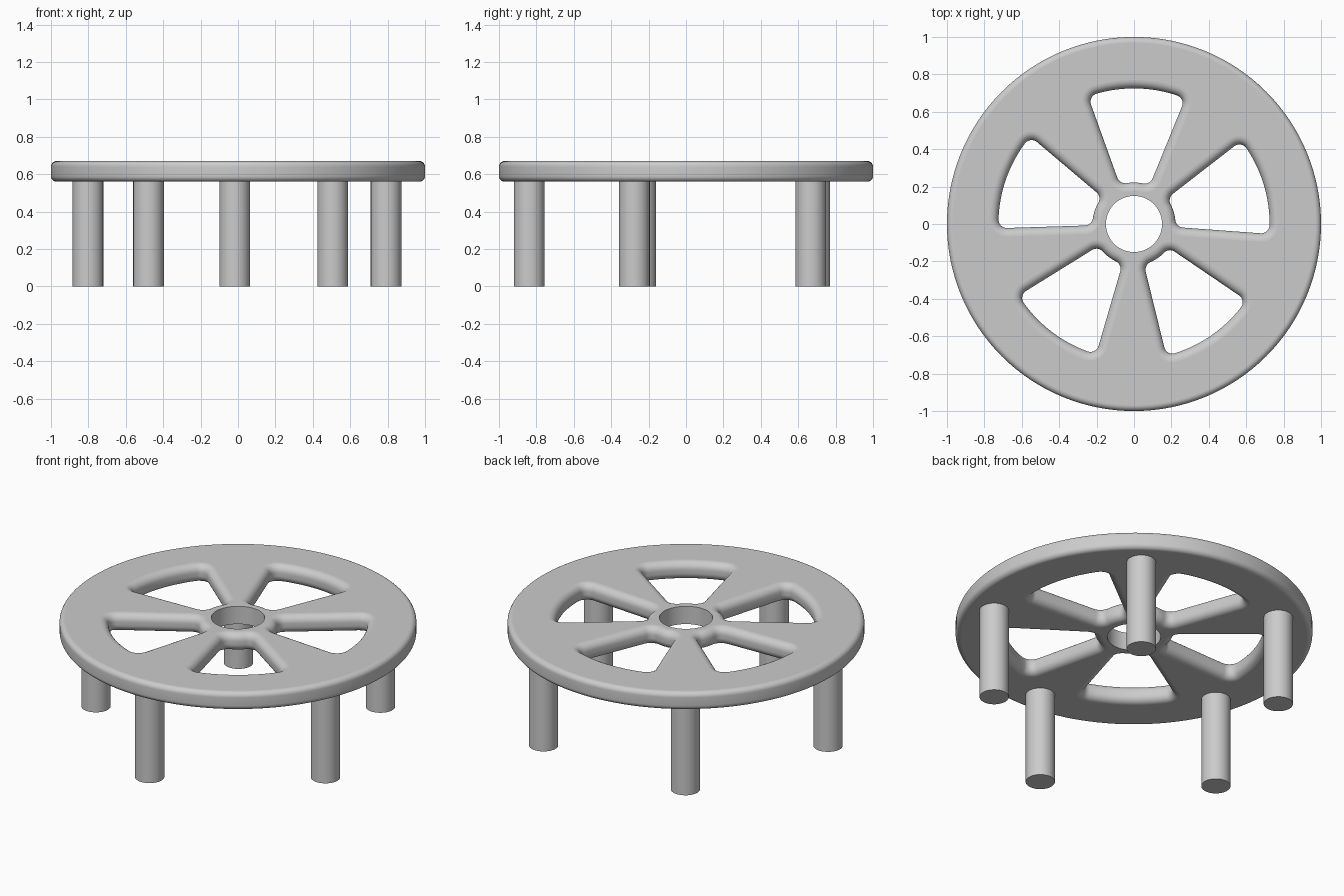
import bpy, bmesh, math
from mathutils import Vector

if "Cube" in bpy.data.objects:
    bpy.data.objects.remove(bpy.data.objects["Cube"])

Z0, Z1 = 0.56, 0.67          # underside and top of the disc
TURN = math.radians(-91.2)   # direction of the first leg / spoke
STEP = math.tau / 5

grey = bpy.data.materials.new("plain grey")
grey.diffuse_color = (0.6, 0.6, 0.6, 1)
grey.use_nodes = True
grey.node_tree.nodes["Principled BSDF"].inputs["Base Color"].default_value = grey.diffuse_color


def polar(r, a):
    return Vector((r * math.cos(a), r * math.sin(a)))


def circle(r, n):
    """Outline as (point, outward direction) pairs."""
    return [(polar(r, math.tau * i / n), polar(1, math.tau * i / n)) for i in range(n)]


def window(mid, half=math.radians(21), ri=0.222, ro=0.725, rc=0.045):
    """Sector opening with rounded corners, as (point, outward direction) pairs."""
    out = []
    bo = half - math.asin(rc / (ro - rc))
    bi = half - math.asin(rc / (ri + rc))

    def corner(r, a, d0, d1, n=8):
        for i in range(n + 1):
            d = polar(1, mid + d0 + (d1 - d0) * i / n)
            out.append((polar(r, mid + a) + d * rc, d))

    q = math.pi / 2
    corner(ro - rc, -bo, -half - q, -bo)
    for i in range(1, 16):
        d = polar(1, mid - bo + 2 * bo * i / 16)
        out.append((d * ro, d))
    corner(ro - rc, bo, bo, half + q)
    corner(ri + rc, bi, half + q, math.pi + bi)
    for i in range(1, 8):
        d = polar(1, mid + bi - 2 * bi * i / 8)
        out.append((d * ri, -d))
    corner(ri + rc, -bi, math.pi - bi, math.pi * 1.5 - half)
    return out


def fillet(r, sign, n=8):
    """Wall profile from bottom to top as (offset, z), rounded with radius r."""
    if r == 0:
        return [(0, Z0), (0, Z1)]
    low = [(sign * r * (1 - math.sin(q)), Z0 + r * (1 - math.cos(q)))
           for q in (math.pi / 2 * i / n for i in range(n + 1))]
    return low + [(d, Z0 + Z1 - z) for d, z in reversed(low)]


# Disc: rounded rim, plain centre hole, five rounded windows
bm = bmesh.new()
bottom, top = [], []


def wall(outline, profile):
    rings = [[bm.verts.new((*(p + n * d), z)) for p, n in outline] for d, z in profile]
    k = len(outline)
    for a, b in zip(rings, rings[1:]):
        for i in range(k):
            j = (i + 1) % k
            bm.faces.new((a[i], a[j], b[j], b[i])).smooth = True
    for ring, store in ((rings[0], bottom), (rings[-1], top)):
        store.extend(bm.edges.get((ring[i], ring[(i + 1) % k])) for i in range(k))


wall(circle(1.0, 128), fillet(0.03, -1))
wall(circle(0.15, 64), fillet(0, 1))
for i in range(5):
    wall(window(TURN + math.pi + STEP * i), fillet(0.045, 1))
for edges, nz in ((bottom, -1), (top, 1)):
    bmesh.ops.triangle_fill(bm, edges=edges, use_beauty=True, normal=(0, 0, nz))
bmesh.ops.recalc_face_normals(bm, faces=bm.faces)
mesh = bpy.data.meshes.new("spoked_disc")
bm.to_mesh(mesh)
bm.free()
mesh.materials.append(grey)
bpy.context.collection.objects.link(bpy.data.objects.new("spoked_disc", mesh))

# Legs: one under the rim in line with each spoke
for i in range(5):
    p = polar(0.838, TURN + STEP * i)
    h = Z0 + 0.01
    bpy.ops.mesh.primitive_cylinder_add(vertices=48, radius=0.082, depth=h,
                                        location=(p.x, p.y, h / 2))
    leg = bpy.context.object
    leg.name = f"leg_{i + 1}"
    leg.data.materials.append(grey)
    bpy.ops.object.shade_smooth_by_angle(angle=math.radians(40))
